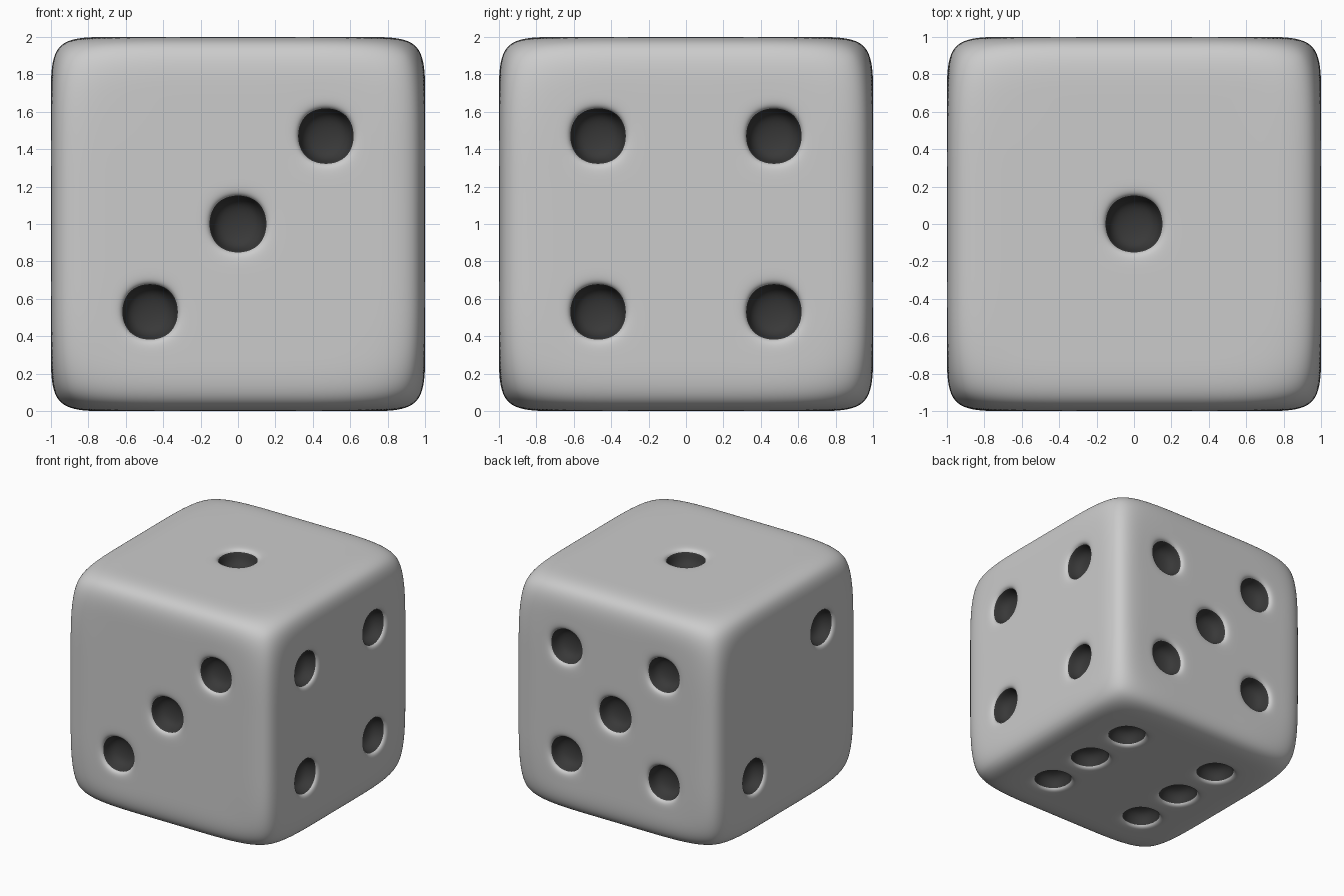
import bpy, bmesh
from mathutils import Vector

if "Cube" in bpy.data.objects:
    bpy.data.objects.remove(bpy.data.objects["Cube"])

S = 0.47          # pip offset from the face centre
RIM = 0.115       # half width of the pip control square
DEPTH = 0.15      # depth of the pip control cage

# Control cage: cube with a 5 x 5 grid on each side
bm = bmesh.new()
bmesh.ops.create_cube(bm, size=2)
bmesh.ops.subdivide_edges(bm, edges=bm.edges[:], cuts=4, use_grid_fill=True)
remap = {1.0: 1.0, 0.6: 0.70, 0.2: 0.24}
for v in bm.verts:
    v.co = Vector([remap[round(abs(c), 1)] * (1 if c > 0 else -1) for c in v.co])
    if min(abs(c) for c in v.co) > 0.99:      # soften the eight corners
        v.co *= 0.93
bm.normal_update()

# Pip positions, one line per side
pips = [(0, 0, 1)]                                                        # top: 1
pips += [(-1, -S, S), (-1, S, -S)]                                        # left: 2
pips += [(k, -1, k) for k in (-S, 0, S)]                                  # front: 3
pips += [(1, a, b) for a in (-S, S) for b in (-S, S)]                     # right: 4
pips += [(a, 1, b) for a in (-S, S) for b in (-S, S)] + [(0, 1, 0)]       # back: 5
pips += [(a, b, -1) for a in (-S, S) for b in (-S, 0, S)]                 # bottom: 6

# Inset and sink each pip cell
cells = [min(bm.faces, key=lambda f: (f.calc_center_median() - Vector(p)).length) for p in pips]
for f in cells:
    half = f.edges[0].calc_length() / 2
    normal = f.normal.copy()
    bmesh.ops.inset_individual(bm, faces=[f], thickness=half - RIM)
    wall = bmesh.ops.inset_individual(bm, faces=[f], thickness=0.005)["faces"]
    for v in f.verts:
        v.co -= normal * DEPTH
    for g in [f] + list(wall):
        g.material_index = 1
for f in bm.faces:
    f.smooth = True
for v in bm.verts:
    v.co.z += 1

mesh = bpy.data.meshes.new("die")
bm.to_mesh(mesh)
bm.free()

# Plain grey body, dark pips
dark = bpy.data.materials.new("pip_dark")
dark.diffuse_color = (0.04, 0.04, 0.04, 1)
dark.use_nodes = True
dark.node_tree.nodes["Principled BSDF"].inputs["Base Color"].default_value = dark.diffuse_color
mesh.materials.append(None)
mesh.materials.append(dark)

die = bpy.data.objects.new("die", mesh)
bpy.context.collection.objects.link(die)
sub = die.modifiers.new("smooth", "SUBSURF")
sub.levels = sub.render_levels = 4
